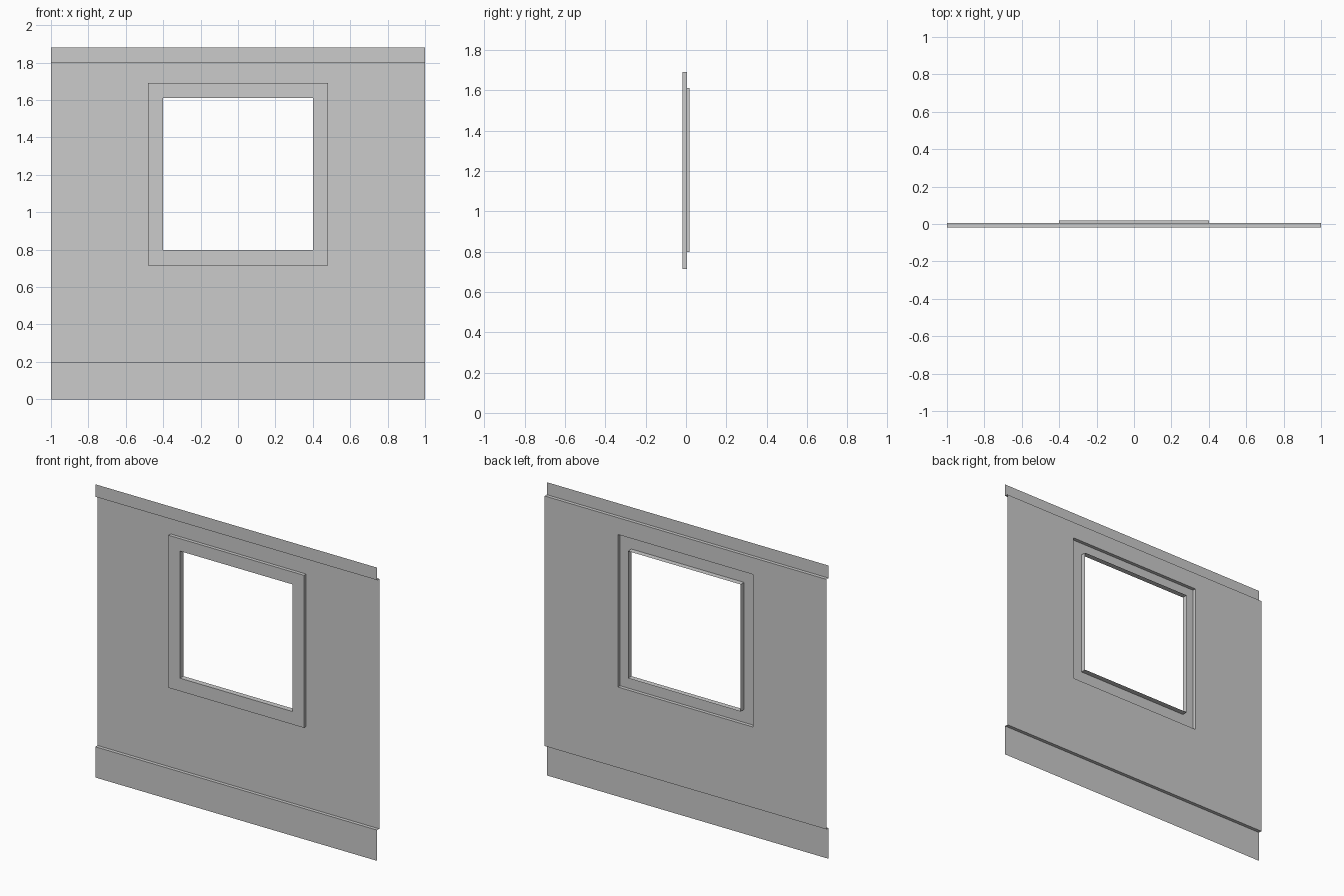
import bpy

if "Cube" in bpy.data.objects:
    bpy.data.objects.remove(bpy.data.objects["Cube"])

FRONT, WALL, BACK = -0.0175, 0.0045, 0.0175   # depth planes (y)
HALF = 1.0
Z_SKIRT, Z_RAIL, Z_TOP = 0.197, 1.80, 1.88


def add_mesh(name, verts, faces):
    mesh = bpy.data.meshes.new(name)
    mesh.from_pydata(verts, [], faces)
    mesh.update()
    obj = bpy.data.objects.new(name, mesh)
    bpy.context.collection.objects.link(obj)
    return obj


def rings(name, loops):
    """Bridge successive rectangles (x half width, z low, z high, y), outermost first."""
    verts, faces = [], []
    for hx, z0, z1, y in loops:
        verts += [(-hx, y, z0), (hx, y, z0), (hx, y, z1), (-hx, y, z1)]
    for k in range(len(loops) - 1):
        a, b = 4 * k, 4 * k + 4
        for i in range(4):
            j = (i + 1) % 4
            faces.append((a + i, a + j, b + j, b + i))
    return add_mesh(name, verts, faces)


def strip(name, profile):
    """Sweep an open (y, z) profile, listed upwards, across the full width."""
    verts = [(x, y, z) for y, z in profile for x in (-HALF, HALF)]
    faces = [(2 * i, 2 * i + 1, 2 * i + 3, 2 * i + 2) for i in range(len(profile) - 1)]
    return add_mesh(name, verts, faces)


outer = (0.48, 0.714, 1.692)
inner = (0.40, 0.797, 1.612)

# Thin wall sheet with the window opening
rings("wall_panel", [(HALF, Z_SKIRT, Z_RAIL, WALL), (*outer, WALL)])

# Raised window frame, hollow behind, with a lip running through to the back
rings("window_frame", [(*outer, WALL), (*outer, FRONT), (*inner, FRONT), (*inner, BACK)])

# Raised bands with a ledge back to the wall, open at the ends
strip("skirting", [(FRONT, 0), (FRONT, Z_SKIRT), (WALL, Z_SKIRT)])
strip("top_rail", [(WALL, Z_RAIL), (FRONT, Z_RAIL), (FRONT, Z_TOP)])
